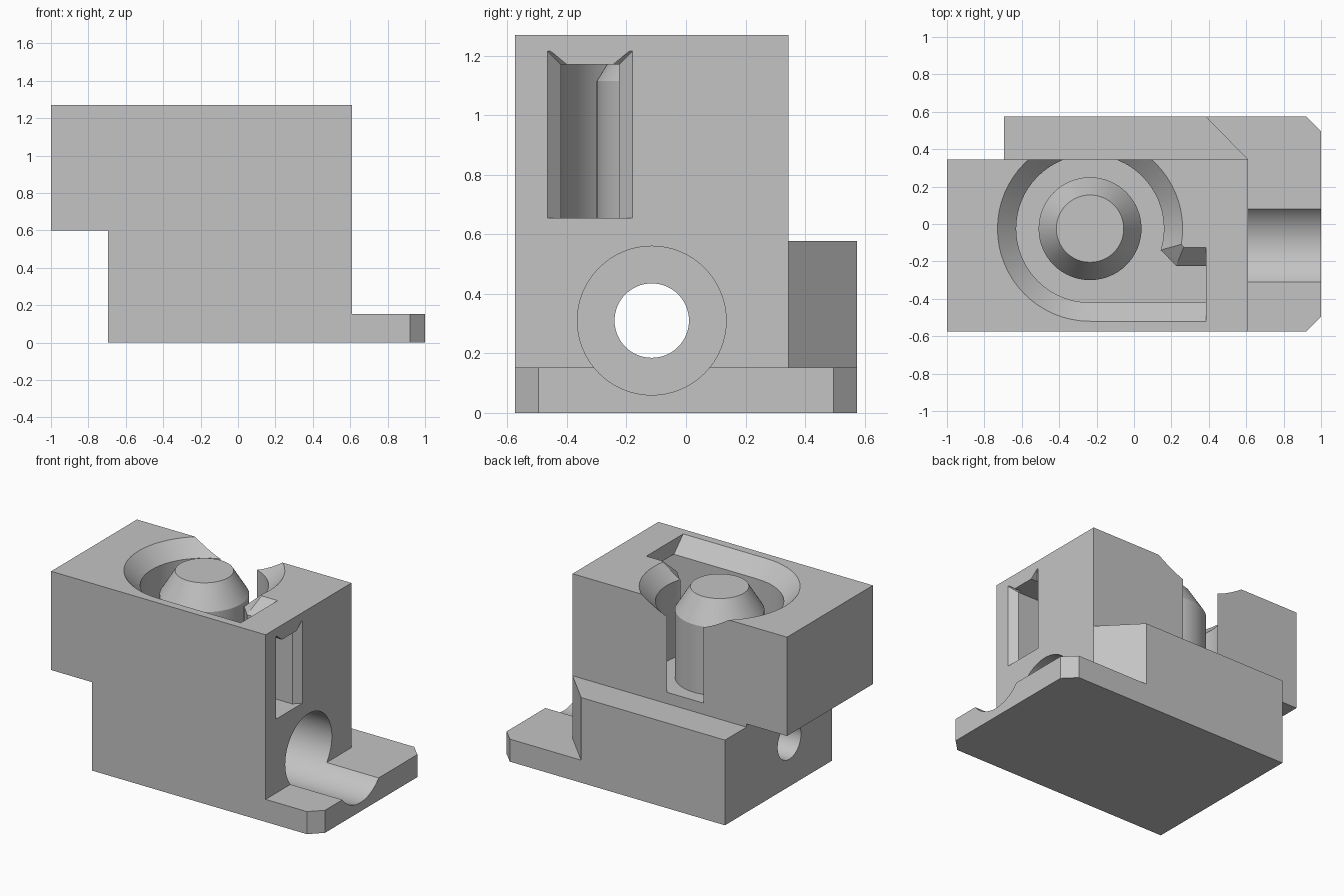
import bpy, bmesh, math

old = bpy.data.objects.get("Cube")
if old:
    bpy.data.objects.remove(old, do_unlink=True)

grey = bpy.data.materials.new("plain_grey")
grey.use_nodes = True
colour = (0.55, 0.55, 0.55, 1)
grey.diffuse_color = colour
grey.node_tree.nodes["Principled BSDF"].inputs["Base Color"].default_value = colour


def hull(name, points):
    """Convex solid around the given points."""
    bm = bmesh.new()
    for p in points:
        bm.verts.new(p)
    bmesh.ops.convex_hull(bm, input=bm.verts[:])
    bmesh.ops.dissolve_limit(bm, angle_limit=0.002, verts=bm.verts[:], edges=bm.edges[:])
    bmesh.ops.recalc_face_normals(bm, faces=bm.faces[:])
    mesh = bpy.data.meshes.new(name)
    bm.to_mesh(mesh)
    bm.free()
    mesh.materials.append(grey)
    obj = bpy.data.objects.new(name, mesh)
    bpy.context.collection.objects.link(obj)
    return obj


def box(name, xs, ys, zs):
    return hull(name, [(x, y, z) for x in xs for y in ys for z in zs])


def prism(name, outline, z0, z1):
    return hull(name, [(x, y, z) for x, y in outline for z in (z0, z1)])


def ring(radius, z, centre=(-0.235, -0.025), n=64):
    return [(centre[0] + radius * math.cos(2 * math.pi * i / n),
             centre[1] + radius * math.sin(2 * math.pi * i / n), z) for i in range(n)]


def bore(name, radius, x0, x1):
    """Cylinder along x."""
    return hull(name, [(x, a, b) for x in (x0, x1) for a, b, _ in ring(radius, 0, (-0.115, 0.31))])


def combine(target, tool, operation):
    mod = target.modifiers.new(operation.lower(), "BOOLEAN")
    mod.operation = operation
    mod.solver = "EXACT"
    mod.object = tool
    bpy.context.view_layer.objects.active = target
    bpy.ops.object.modifier_apply(modifier=mod.name)
    bpy.data.objects.remove(tool, do_unlink=True)


FRONT, BACK, REAR = -0.575, 0.345, 0.575
LEFT, WALL, END = -0.695, 0.61, 1.0
FLOOR, LIP, TOP, OVER = 0.655, 1.17, 1.27, 1.30
SLOT = (-0.42, -0.225)

# Solid parts: base plate with clipped corners, block, overhang, rear ledge
body = prism("body", [(LEFT, FRONT), (END - 0.08, FRONT), (END, FRONT + 0.08),
                      (END, REAR - 0.08), (END - 0.08, REAR), (LEFT, REAR)], 0, 0.153)
solids = [
    box("block", (LEFT, WALL), (FRONT, BACK), (0, TOP)),
    box("overhang", (-1, 0), (FRONT, BACK), (0.6, TOP)),
    prism("rear_ledge", [(LEFT, 0.1), (WALL, 0.1), (WALL, BACK), (0.385, REAR), (LEFT, REAR)], 0, 0.578),
]
for part in solids:
    combine(body, part, "UNION")

# Round well and its sloped rim
cutters = [
    hull("well", ring(0.395, FLOOR) + ring(0.395, OVER)),
    hull("well_rim", ring(0.395, LIP) + ring(0.525, OVER)),
    # Straight slot leaving the well, roofed over near the end wall
    box("open_slot", (-0.235, 0.385), SLOT, (FLOOR, OVER)),
    box("tunnel", (0.3, 0.7), SLOT, (FLOOR, LIP)),
    hull("slot_rim", [(x, y, z) for x in (-0.235, 0.385)
                      for y, z in ((SLOT[0], LIP), (SLOT[1], LIP),
                                   (SLOT[0] - 0.13, OVER), (SLOT[1] + 0.13, OVER))]),
]

# Clipped tip between well and slot
inner = [(0.1, -0.3), (0.05, -0.2)]
tip = [(0.145, -0.14), (0.225, -0.225)]
tip_top = [(0.275, -0.088), (0.277, -0.095)]
cutters.append(prism("tip_clip", inner + tip, FLOOR, OVER))
cutters.append(hull("tip_rim", [(x, y, LIP) for x, y in inner + tip]
                    + [(x, y, OVER) for x, y in inner + tip_top]))

# Flared mouth of the tunnel, one wedge per side
for y, side in ((SLOT[0], -1), (SLOT[1], 1)):
    pts = [(x, yy, z) for x in (0.565, 0.655) for yy in (y, y - side * 0.02) for z in (FLOOR, LIP)]
    pts += [(0.655, y + side * 0.09, FLOOR), (0.655, y + side * 0.09, LIP + 0.09)]
    cutters.append(hull("mouth_flare", pts))

# Through hole and wide counterbore, which also grooves the plate
cutters.append(bore("through_hole", 0.125, -1.2, 1.2))
cutters.append(bore("counterbore", 0.25, -0.1, 1.2))

for cutter in cutters:
    combine(body, cutter, "DIFFERENCE")

# Round post with tapered top
post = hull("post", ring(0.275, FLOOR - 0.02) + ring(0.275, 1.115) + ring(0.18, TOP))

bpy.ops.object.select_all(action="DESELECT")
for obj in (body, post):
    obj.select_set(True)
bpy.context.view_layer.objects.active = body
bpy.ops.object.shade_smooth_by_angle(angle=math.radians(25))
